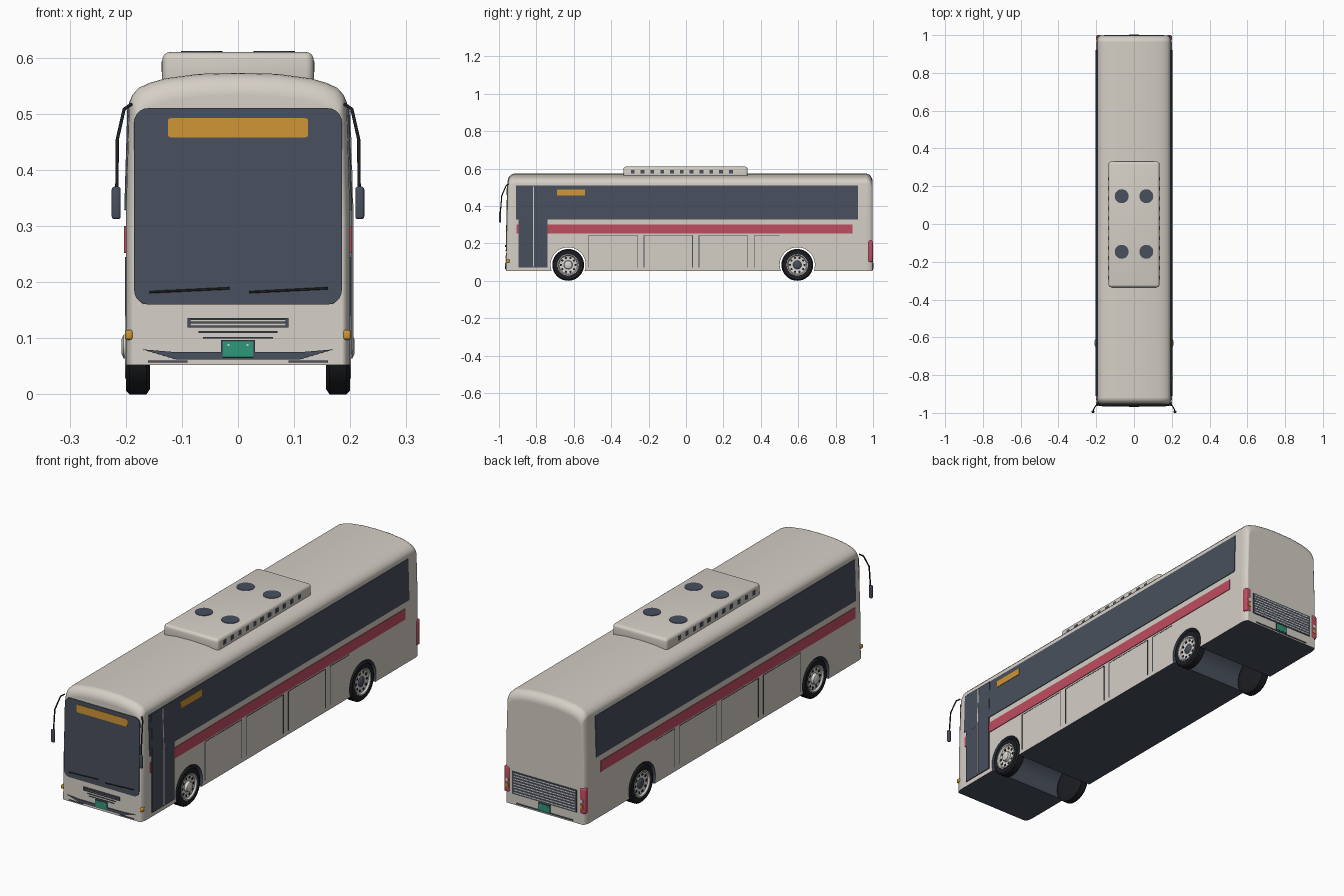
import bpy, bmesh
from math import sin, cos, pi
from mathutils import Vector

if "Cube" in bpy.data.objects:
    bpy.data.objects.remove(bpy.data.objects["Cube"])


def material(name, *rgb):
    m = bpy.data.materials.new(name)
    m.use_nodes = True
    m.diffuse_color = (*rgb, 1)
    m.node_tree.nodes["Principled BSDF"].inputs["Base Color"].default_value = (*rgb, 1)
    return m


CREAM = material("cream paint", 0.66, 0.62, 0.56)
SLATE = material("slate glass", 0.065, 0.08, 0.11)
BLACK = material("black rubber", 0.012, 0.013, 0.016)
AMBER = material("amber", 0.62, 0.30, 0.035)
RED = material("red stripe", 0.52, 0.075, 0.12)
GREEN = material("green plate", 0.025, 0.31, 0.19)
SILVER = material("light metal", 0.68, 0.66, 0.62)

FRONT, REAR, FLOOR = -0.963, 0.997, 0.052
AXLES = {"front": -0.63, "rear": 0.595}
AXLE_Z = 0.085


def finish(bm, name, mat, smooth=True):
    bmesh.ops.recalc_face_normals(bm, faces=bm.faces)
    me = bpy.data.meshes.new(name)
    bm.to_mesh(me)
    bm.free()
    ob = bpy.data.objects.new(name, me)
    bpy.context.collection.objects.link(ob)
    me.materials.append(mat)
    if smooth:
        smooth_shade(ob)
    return ob


def activate(ob):
    bpy.ops.object.select_all(action="DESELECT")
    ob.select_set(True)
    bpy.context.view_layer.objects.active = ob


def smooth_shade(ob):
    activate(ob)
    bpy.ops.object.shade_smooth_by_angle(angle=0.6)


def surface(face, u, v, off):
    """Point on a body face: u runs across it, v is the height."""
    if face == "front":
        return (u, FRONT + 0.02 * (v - 0.05) - off, v)
    if face == "rear":
        return (u, REAR + off, v)
    x = 0.2 - 0.03 * max(0, v - 0.32) + off
    return (x if face == "left" else -x, u, v)


def panel(name, face, pts, mat, off=0.001):
    bm = bmesh.new()
    bm.faces.new([bm.verts.new(surface(face, u, v, off)) for u, v in pts])
    ob = finish(bm, name, mat, False)
    mod = ob.modifiers.new("thickness", "SOLIDIFY")
    mod.thickness, mod.offset = 0.004, 0
    return ob


def rect(name, face, u0, u1, v0, v1, mat, off=0.001, r=0):
    pts = [(u0, v0), (u1, v0), (u1, v1), (u0, v1)]
    if r:
        centres = [(u1 - r, v1 - r), (u0 + r, v1 - r), (u0 + r, v0 + r), (u1 - r, v0 + r)]
        pts = [(cu + r * cos(a), cv + r * sin(a)) for q, (cu, cv) in enumerate(centres)
               for a in [(q + k / 5) * pi / 2 for k in range(6)]]
    return panel(name, face, pts, mat, off)


def box(name, lo, hi, mat, bevel=0):
    lo, hi = Vector(lo), Vector(hi)
    bm = bmesh.new()
    bmesh.ops.create_cube(bm, size=1)
    for v in bm.verts:
        v.co = (lo + hi) / 2 + v.co * (hi - lo)
    if bevel:
        bmesh.ops.bevel(bm, geom=bm.edges[:], offset=bevel, segments=4, profile=0.5, affect="EDGES")
    return finish(bm, name, mat)


def lathe(name, profile, y, side, mat, segs=36):
    """Spin (x, radius) pairs around an axle."""
    bm = bmesh.new()
    rings = [[bm.verts.new((side * x, y + r * cos(2 * pi * k / segs), AXLE_Z + r * sin(2 * pi * k / segs)))
              for k in range(segs)] for x, r in profile]
    for a, b in zip(rings, rings[1:]):
        for k in range(segs):
            n = (k + 1) % segs
            bm.faces.new((a[k], a[n], b[n], b[k]))
    bm.faces.new(rings[0])
    bm.faces.new(rings[-1])
    return finish(bm, name, mat)


def disc(name, loc, r, depth, mat, along_x=False, segs=28):
    rot = (0, pi / 2, 0) if along_x else (0, 0, 0)
    bpy.ops.mesh.primitive_cylinder_add(vertices=segs, radius=r, depth=depth, location=loc, rotation=rot)
    ob = bpy.context.object
    ob.name = name
    ob.data.materials.append(mat)
    return ob


def rod(name, pts, r, mat):
    cu = bpy.data.curves.new(name, "CURVE")
    cu.dimensions, cu.bevel_depth, cu.use_fill_caps = "3D", r, True
    sp = cu.splines.new("POLY")
    sp.points.add(len(pts) - 1)
    for p, co in zip(sp.points, pts):
        p.co = (*co, 1)
    cu.materials.append(mat)
    bpy.context.collection.objects.link(bpy.data.objects.new(name, cu))


# Body: one cross-section lofted along y, with rounded ends
half = [(0.2, FLOOR), (0.2, 0.32), (0.194, 0.52), (0.188, 0.534), (0.177, 0.546), (0.158, 0.555),
        (0.13, 0.563), (0.07, 0.571), (0, 0.573)]
section = half + [(-x, z) for x, z in half[-2::-1]]
bm = bmesh.new()
rings = []
steps = [k / 6 * pi / 2 for k in range(7)]
stations = [(FRONT, 1, a) for a in steps] + [(REAR, -1, a) for a in reversed(steps)]
for end, way, a in stations:
    inset, y = 1 - sin(a), end + way * 0.035 * (1 - cos(a))
    lean = 0.02 if way > 0 else 0
    ring = []
    for x, z in section:
        z -= 0.04 * inset * (z - FLOOR) / 0.52
        ring.append(bm.verts.new((x * (1 - 0.075 * inset), y + lean * (z - 0.05), z)))
    rings.append(ring)
count = len(section)
for a, b in zip(rings, rings[1:]):
    for k in range(count):
        n = (k + 1) % count
        bm.faces.new((a[k], a[n], b[n], b[k]))
bm.faces.new(rings[0])
bm.faces.new(rings[-1])
body = finish(bm, "body", CREAM, False)
body.data.materials.append(SLATE)

# Wheel wells cut right across, dark inside and underneath
for y in AXLES.values():
    cutter = disc("well_cutter", (0, y, AXLE_Z), 0.094, 0.6, SLATE, True, 48)
    cutter.hide_render = True
    mod = body.modifiers.new("well", "BOOLEAN")
    mod.operation, mod.object, mod.solver = "DIFFERENCE", cutter, "EXACT"
    activate(body)
    bpy.ops.object.modifier_apply(modifier=mod.name)
    bpy.data.objects.remove(cutter)
for p in body.data.polygons:
    c = p.center
    in_well = abs(p.normal.x) < 0.1 and c.z < 0.2 and any(abs(c.y - y) < 0.1 for y in AXLES.values())
    p.material_index = int(p.normal.z < -0.9 or in_well)
smooth_shade(body)
body.modifiers.new("normals", "WEIGHTED_NORMAL").keep_sharp = True

# Side glazing, stripe and luggage doors
for s in ("left", "right"):
    rect(s + "_windows", s, -0.91, 0.92, 0.328, 0.51, SLATE)
    rect(s + "_stripe", s, -0.905, 0.89, 0.252, 0.3, RED)
    for i in range(4):
        y0 = -0.52 + 0.295 * i
        y1 = y0 + (0.26 if i < 3 else 0.135)
        rect(s + "_hatch_top", s, y0, y1, 0.242, 0.245, SLATE, -0.001)
        for y in (y0, y1)[:2 if i < 3 else 1]:
            rect(s + "_hatch_edge", s, y - 0.002, y + 0.002, 0.07, 0.243, SLATE, -0.001)

# Passenger door and side destination sign
rect("door", "left", -0.895, -0.74, 0.072, 0.32, SLATE, 0.0025)
rect("door_top", "left", -0.895, -0.74, 0.32, 0.51, SLATE, 0.0025)
for z0, z1 in ((0.077, 0.32), (0.32, 0.505)):
    rect("door_divider", "left", -0.819, -0.813, z0, z1, CREAM, 0.004)
rect("side_sign", "left", -0.69, -0.54, 0.457, 0.487, AMBER, 0.003)

# Front: windscreen, sign, wipers, grille, bumper intake, plate
rect("windscreen", "front", -0.185, 0.185, 0.16, 0.51, SLATE, 0.001, 0.025)
rect("front_sign", "front", -0.125, 0.125, 0.458, 0.492, AMBER, 0.003, 0.005)
for x0, x1 in ((-0.158, -0.015), (0.02, 0.16)):
    rod("wiper", [surface("front", x0, 0.182, 0.005), surface("front", x1, 0.189, 0.005)], 0.002, BLACK)
for w, z, h in ((0.09, 0.134, 0.004), (0.085, 0.128, 0.003), (0.09, 0.121, 0.004),
                (0.07, 0.111, 0.003), (0.062, 0.101, 0.003)):
    rect("grille_bar", "front", -w, w, z - h / 2, z + h / 2, SLATE)
for s in (-1, 1):
    rect("grille_end", "front", s * 0.0875 - 0.0025, s * 0.0875 + 0.0025, 0.119, 0.136, SLATE)
    rect("bumper_line", "front", s * 0.125 - 0.035, s * 0.125 + 0.035, 0.057, 0.06, SLATE)
panel("bumper_intake", "front", [(-0.17, 0.08), (-0.11, 0.075), (0.11, 0.075), (0.17, 0.08),
                                 (0.11, 0.062), (-0.11, 0.062)], SLATE)

# Rear: louvred engine grille and bumper line
rect("engine_grille", "rear", -0.16, 0.16, 0.1, 0.2, SLATE)
for i in range(8):
    z = 0.108 + 0.012 * i
    rect("louvre", "rear", -0.152, 0.152, z - 0.002, z + 0.002, SILVER, 0.0015)
rect("rear_bumper_line", "rear", -0.14, 0.14, 0.058, 0.063, SLATE)

# Number plates
for face in ("front", "rear"):
    rect(face + "_plate_frame", face, -0.03, 0.03, 0.063, 0.097, SLATE, 0.002)
    rect(face + "_plate", face, -0.027, 0.027, 0.066, 0.094, GREEN, 0.003)
    for x in (-0.017, 0.017):
        rect(face + "_plate_bolt", face, x - 0.002, x + 0.002, 0.086, 0.09, SILVER, 0.004)


def mirrored(x0, x1, s):
    return sorted((s * x0, s * x1))


for s in (-1, 1):
    # Corner lamps
    a, b = mirrored(0.187, 0.2015, s)
    box("front_marker", (a, -0.963, 0.097), (b, -0.942, 0.115), AMBER, 0.005)
    a, b = mirrored(0.172, 0.2015, s)
    box("tail_lamp", (a, 0.974, 0.1), (b, 0.9995, 0.215), RED, 0.008)
    a, b = mirrored(0.178, 0.19, s)
    rect("reverse_lamp", "rear", a, b, 0.15, 0.165, SILVER, 0.002)
    rect("indicator", "rear", a, b, 0.125, 0.14, AMBER, 0.002)

    # Mirrors on bent arms
    rod("mirror_arm", [(s * x, y, z) for x, y, z in
        ((0.19, -0.95, 0.517), (0.203, -0.962, 0.508), (0.215, -0.985, 0.455), (0.216, -0.993, 0.36))], 0.003, BLACK)
    a, b = mirrored(0.209, 0.225, s)
    box("mirror", (a, -1.0, 0.312), (b, -0.988, 0.37), SLATE, 0.005)

    # Wheels: tyre, rim with vent holes, hub
    for axle, y in AXLES.items():
        lathe(axle + "_tyre", [(0.157, 0.05), (0.157, 0.076), (0.163, 0.085), (0.193, 0.085),
                               (0.2, 0.078), (0.199, 0.056), (0.18, 0.054)], y, s, BLACK)
        lathe(axle + "_rim", [(0.185, 0.057), (0.201, 0.057), (0.201, 0.053), (0.194, 0.048),
                              (0.192, 0.024)], y, s, SILVER)
        for k in range(10):
            t = 2 * pi * k / 10
            disc(axle + "_rim_hole", (s * 0.192, y + 0.039 * cos(t), AXLE_Z + 0.039 * sin(t)),
                 0.006, 0.005, BLACK, True, 12)
        out = 0.208 if axle == "front" else 0.198
        lathe(axle + "_hub", [(0.19, 0.024), (out - 0.004, 0.021), (out, 0.012)], y, s,
              SILVER if axle == "front" else SLATE)

# Roof air conditioner with fans and side vents
box("roof_unit", (-0.135, -0.335, 0.545), (0.135, 0.33, 0.61), CREAM, 0.014)
for s in (-1, 1):
    for y in (-0.147, 0.147):
        disc("roof_fan", (s * 0.065, y, 0.61), 0.037, 0.004, SLATE)
    a, b = mirrored(0.132, 0.1365, s)
    for i in range(11):
        y = -0.285 + 0.0525 * i
        box("roof_vent", (a, y - 0.01, 0.574), (b, y + 0.01, 0.593), SLATE)
